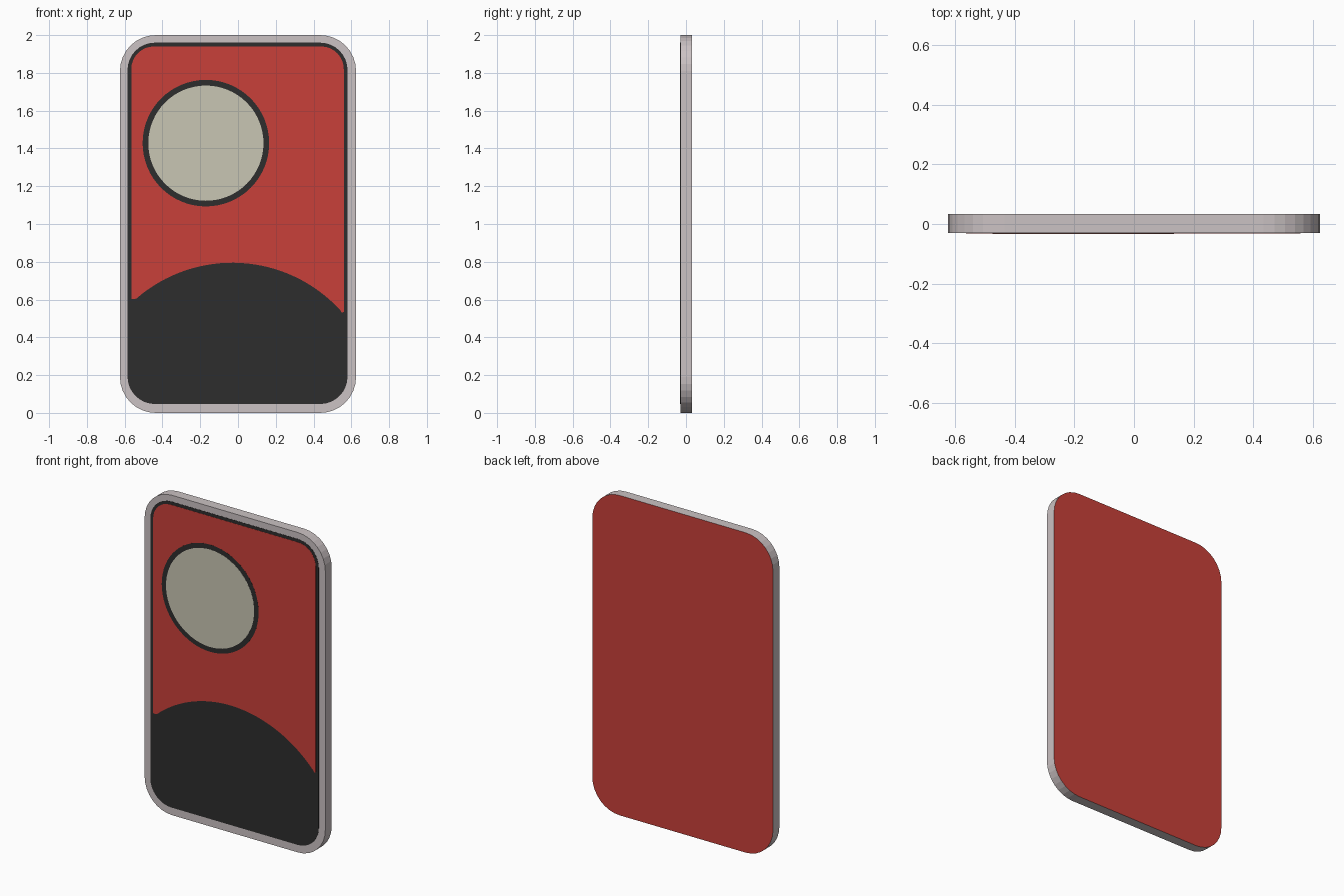
import bpy, math

if "Cube" in bpy.data.objects:
    bpy.data.objects.remove(bpy.data.objects["Cube"])

HALF = 0.033  # half the card thickness


def srgb(r, g, b):
    lin = lambda c: c / 12.92 if c <= 0.04045 else ((c + 0.055) / 1.055) ** 2.4
    return (*[lin(c / 255) for c in (r, g, b)], 1)


def material(name, *rgb):
    m = bpy.data.materials.new(name)
    m.diffuse_color = srgb(*rgb)
    m.use_nodes = True
    m.node_tree.nodes["Principled BSDF"].inputs["Base Color"].default_value = m.diffuse_color
    return m


border = material("pale_border", 203, 194, 195)
red = material("red", 201, 64, 58)
black = material("black", 45, 45, 45)
cream = material("cream", 201, 198, 179)


def arc(cx, cz, r, a0, a1, n):
    """Points on an arc, angles in degrees, counter-clockwise from +x."""
    angles = [math.radians(a0 + (a1 - a0) * i / n) for i in range(n + 1)]
    return [(cx + r * math.cos(a), cz + r * math.sin(a)) for a in angles]


def rounded_rect(x0, x1, z0, z1, r, n=8):
    pts = []
    for cx, cz, a in ((x1 - r, z0 + r, -90), (x1 - r, z1 - r, 0),
                      (x0 + r, z1 - r, 90), (x0 + r, z0 + r, 180)):
        pts += arc(cx, cz, r, a, a + 90, n)
    return pts


def plate(name, outline, front, back, mat, back_mat=None):
    """Extrude a counter-clockwise (x, z) outline between two y values."""
    n = len(outline)
    verts = [(x, front, z) for x, z in outline] + [(x, back, z) for x, z in outline]
    faces = [tuple(range(n)), tuple(range(2 * n - 1, n - 1, -1))]
    faces += [(i, i + n, (i + 1) % n + n, (i + 1) % n) for i in range(n)]
    mesh = bpy.data.meshes.new(name)
    mesh.from_pydata(verts, [], faces)
    mesh.materials.append(mat)
    if back_mat:
        mesh.materials.append(back_mat)
        mesh.polygons[1].material_index = 1
    mesh.update()
    obj = bpy.data.objects.new(name, mesh)
    bpy.context.collection.objects.link(obj)
    return obj


# card body: pale front and rim, red back
plate("card_body", rounded_rect(-0.625, 0.625, 0, 2, 0.19), -HALF + 0.003, HALF, border, red)

# black panel, whose lower part shows as the hill
plate("black_panel", rounded_rect(-0.585, 0.58, 0.047, 1.96, 0.145), -HALF + 0.002, -HALF + 0.003, black)

# red sky: rounded top, lower edge follows the hill's arc
sky = arc(0.44, 1.82, 0.12, 0, 90, 8) + arc(-0.445, 1.82, 0.12, 90, 180, 8)
sky += [(-0.565, 0.605), (-0.555, 0.602)]
sky += arc(-0.03, 0.02, 0.775, 131, 42.5, 32)
sky += [(0.55, 0.53), (0.56, 0.535)]
plate("red_sky", sky, -HALF + 0.001, -HALF + 0.002, red)

# round moon with a dark ring
for name, r, y, mat in (("moon_ring", 0.335, -HALF + 0.0005, black),
                        ("moon_disc", 0.305, -HALF, cream)):
    plate(name, arc(-0.17, 1.428, r, 0, 360, 64)[:-1], y, y + 0.0005, mat)
